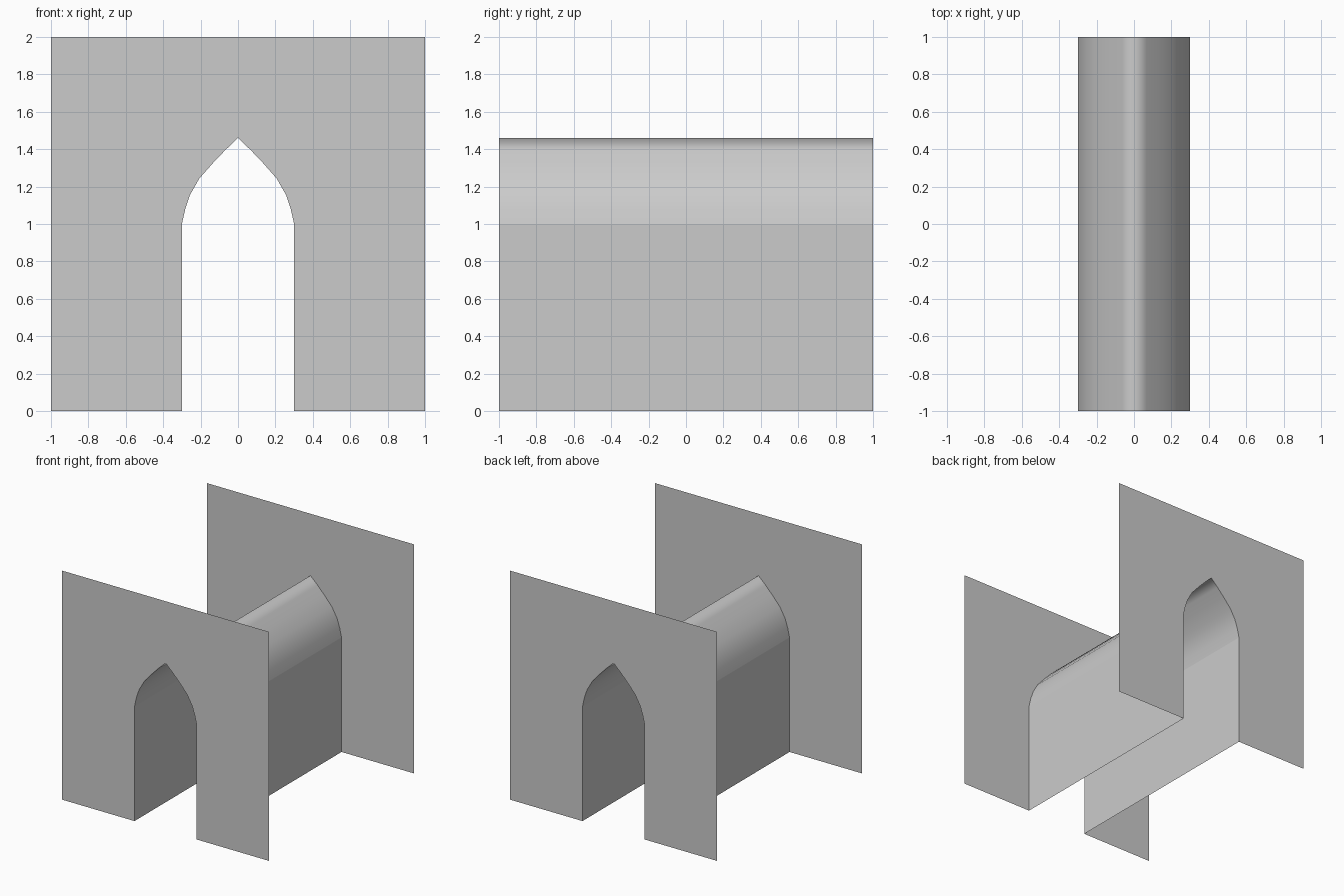
import bpy

if "Cube" in bpy.data.objects:
    bpy.data.objects.remove(bpy.data.objects["Cube"])

# Right half of the pointed arch, spring line to apex
half = [(0.30, 1.0), (0.282, 1.08), (0.256, 1.157), (0.207, 1.243), (0.132, 1.328), (0.068, 1.395)]
arch = half + [(0.0, 1.46)] + [(-x, z) for x, z in reversed(half)]


def make(name, verts, faces, smooth=False):
    me = bpy.data.meshes.new(name)
    me.from_pydata(verts, [], faces)
    for p in me.polygons:
        p.use_smooth = smooth
    ob = bpy.data.objects.new(name, me)
    bpy.context.collection.objects.link(ob)
    return ob


def sheet(name, profile, smooth=False):
    """Extrude an open xz profile along the tunnel, facing outward."""
    n = len(profile)
    verts = [(x, y, z) for y in (-1, 1) for x, z in profile]
    faces = [(i, i + n, i + n + 1, i + 1)[::-1] for i in range(n - 1)]
    return make(name, verts, faces, smooth)


# Tunnel: vaulted roof and two flat walls
sheet("vault", arch, True)
sheet("right_wall", [(0.3, 0), (0.3, 1)])
sheet("left_wall", [(-0.3, 1), (-0.3, 0)])

# End facades with the arched doorway cut out of their outline
outline = [(0.3, 0)] + arch + [(-0.3, 0), (-1, 0), (-1, 2), (1, 2), (1, 0)]
for name, y in (("front_facade", -1), ("back_facade", 1)):
    order = list(range(len(outline)))
    # outline runs clockwise seen from the front
    face = order[::-1] if y < 0 else order
    ob = make(name, [(x, y, z) for x, z in outline], [face])
    if ob.data.polygons[0].normal.y * y < 0:
        ob.data.flip_normals()
